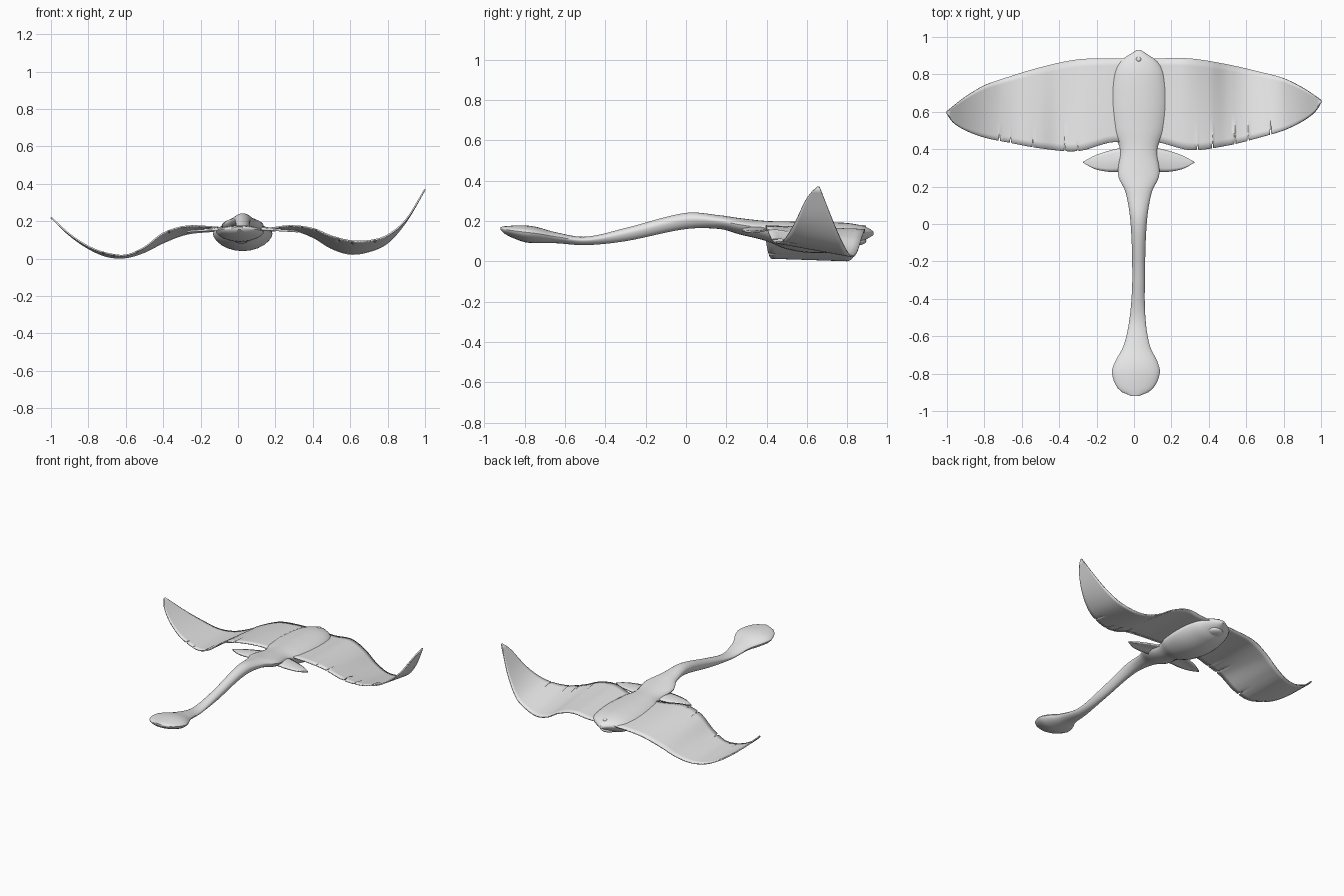
import bpy, bmesh, math

cube = bpy.data.objects.get("Cube")
if cube:
    bpy.data.objects.remove(cube)

skin = bpy.data.materials.new("soft grey skin")
skin.use_nodes = True
grey = (0.8, 0.8, 0.8, 1)
skin.diffuse_color = grey
skin.node_tree.nodes["Principled BSDF"].inputs["Base Color"].default_value = grey


def sample(table, t):
    """Smooth curve through rows whose first column is the parameter."""
    n = len(table)
    i = 0
    while i < n - 2 and t > table[i + 1][0]:
        i += 1
    a, b = table[i], table[i + 1]
    p, q = table[max(i - 1, 0)], table[min(i + 2, n - 1)]
    h = b[0] - a[0]
    s = min(max((t - a[0]) / h, 0), 1)
    out = []
    for k in range(1, len(a)):
        m0 = (b[k] - p[k]) / (b[0] - p[0]) * h
        m1 = (q[k] - a[k]) / (q[0] - a[0]) * h
        out.append((1 + 2 * s) * (1 - s) ** 2 * a[k] + s * (1 - s) ** 2 * m0
                   + s * s * (3 - 2 * s) * b[k] + s * s * (s - 1) * m1)
    return out


def finish(name, bm, thickness=0):
    bmesh.ops.recalc_face_normals(bm, faces=bm.faces)
    mesh = bpy.data.meshes.new(name)
    bm.to_mesh(mesh)
    bm.free()
    mesh.materials.append(skin)
    ob = bpy.data.objects.new(name, mesh)
    bpy.context.collection.objects.link(ob)
    bpy.ops.object.select_all(action="DESELECT")
    ob.select_set(True)
    bpy.context.view_layer.objects.active = ob
    bpy.ops.object.shade_smooth_by_angle(angle=math.radians(45))
    if thickness:
        mod = ob.modifiers.new("Thickness", "SOLIDIFY")
        mod.thickness = thickness
        mod.offset = 0
    return ob


def skin_rows(bm, rows, closed=False):
    rows = [[bm.verts.new(p) for p in row] for row in rows]
    for a, b in zip(rows, rows[1:]):
        n = len(a)
        for i in range(n if closed else n - 1):
            j = (i + 1) % n
            bm.faces.new((a[i], a[j], b[j], b[i]))
    return rows


# Body and tail: y, half width, top, bottom
body = [(-.92, .02, .17, .155), (-.89, .085, .175, .13), (-.8, .128, .178, .095),
        (-.74, .115, .17, .09), (-.65, .07, .145, .09), (-.5, .042, .122, .08),
        (-.3, .034, .165, .1), (0, .043, .24, .16), (.17, .07, .228, .16),
        (.26, .11, .215, .135), (.4, .1, .2, .1), (.5, .14, .198, .06),
        (.65, .16, .196, .04), (.8, .14, .19, .06), (.87, .1, .178, .095),
        (.905, .05, .165, .115), (.93, .012, .148, .13)]
rings = []
for k in range(91):
    y = -.92 + 1.85 * k / 90
    w, top, low = sample(body, y)
    cx = .025 - .015 * max(0, -y - .3) / .5
    mid = low + (top - low) * .6
    ring = []
    for i in range(24):
        a = math.tau * i / 24
        s = math.sin(a)
        ring.append((cx + w * math.cos(a), y, mid + abs(s) ** 1.2 * ((top - mid) if s > 0 else (low - mid))))
    rings.append(ring)
bm = bmesh.new()
rows = skin_rows(bm, rings, closed=True)
bm.faces.new(rows[0])
bm.faces.new(rows[-1])
finish("body_and_tail", bm)

# Wings: distance from middle, leading edge y, trailing edge y
outline = [(0, .885, .43), (.12, .885, .437), (.3, .882, .393), (.5, .845, .412),
           (.7, .792, .456), (.8, .76, .482), (.9, .705, .525), (.97, .655, .575), (1, .632, .622)]
# Distance from middle, leading edge z, trailing edge z
waves = {
    "left": (1, [(0, .15, .155), (.15, .145, .16), (.28, .155, .175), (.4, .115, .16), (.5, .055, .12),
                 (.6, .025, .095), (.7, .038, .095), (.8, .085, .125), (.9, .2, .21), (1, .37, .37)]),
    "right": (-1, [(0, .15, .155), (.15, .145, .17), (.28, .13, .172), (.4, .085, .135), (.5, .035, .06),
                   (.6, .006, .018), (.7, .012, .028), (.8, .055, .065), (.9, .125, .13), (1, .22, .22)])}
tears = {"left": (.34, .42, .54, .61, .73), "right": (.3, .37, .54, .66, .72)}
for side, (sign, wave) in waves.items():
    stations = {i / 60: 0 for i in range(61)}
    stations = {u: 0 for u in stations if all(abs(u - t) > .009 for t in tears[side])}
    for n, t in enumerate(tears[side]):
        stations.update({t - .005: 0, t: .035 + .02 * (n % 3) / 2, t + .005: 0})
    rows = []
    for u, tear in sorted(stations.items()):
        lead, trail = sample(outline, u)
        zl, zt = sample(wave, u)
        shift = .03 * sign * u * u
        row = []
        for j in range(13):
            t = j / 12
            y = lead + (trail - lead) * t + shift
            # only the rows nearest the rear edge follow the tear
            y += tear * max(0, t - .7) / .3
            row.append((sign * u, y, zl + (zt - zl) * t))
        rows.append(row)
    bm = bmesh.new()
    skin_rows(bm, rows)
    finish(side + "_wing", bm, .008)

# Rear fins: distance along fin, front y, back y
fin = [(0, .415, .27), (.2, .405, .278), (.45, .39, .28), (.75, .365, .295), (1, .332, .328)]
for side, sign in (("left", 1), ("right", -1)):
    rows = []
    for i in range(17):
        u = i / 16
        front, back = sample(fin, u)
        rows.append([(.025 + sign * (.05 + .247 * u), front + (back - front) * j / 6,
                      .16 - .015 * u + .012 * math.sin(math.pi * j / 6) * (1 - u)) for j in range(7)])
    bm = bmesh.new()
    skin_rows(bm, rows)
    finish(side + "_rear_fin", bm, .01)


# Jaw under the snout, and the small knob on top of the head
def blob(name, centre, size):
    bm = bmesh.new()
    bmesh.ops.create_uvsphere(bm, u_segments=20, v_segments=12, radius=1)
    bmesh.ops.scale(bm, verts=bm.verts, vec=size)
    bmesh.ops.translate(bm, verts=bm.verts, vec=centre)
    finish(name, bm)


blob("lower_jaw", (.025, .84, .1), (.06, .055, .022))
blob("head_knob", (.025, .88, .172), (.014, .014, .009))
